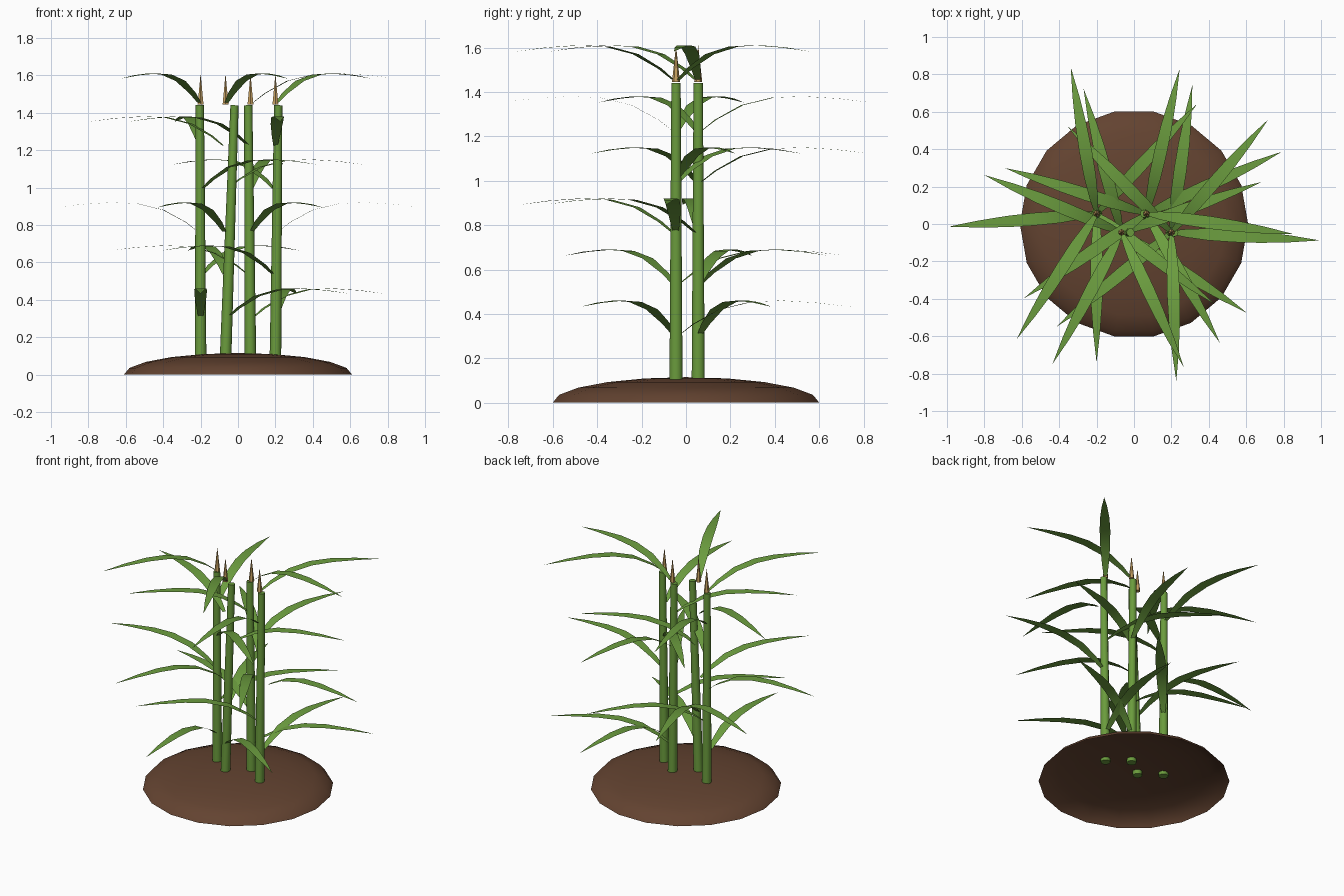
import bpy, bmesh, math
from mathutils import Matrix, Vector

cube = bpy.data.objects.get("Cube")
if cube:
    bpy.data.objects.remove(cube, do_unlink=True)


def material(name, rgb):
    m = bpy.data.materials.new(name)
    m.use_nodes = True
    m.diffuse_color = (*rgb, 1)
    m.node_tree.nodes["Principled BSDF"].inputs["Base Color"].default_value = (*rgb, 1)
    return m


SOIL = material("soil_brown", (0.125, 0.056, 0.03))
STALK = material("stalk_green", (0.145, 0.33, 0.046))
LEAF = material("leaf_green", (0.15, 0.34, 0.05))
TASSEL = material("tassel_tan", (0.58, 0.36, 0.12))


def finish(name, bm, mat, angle=50):
    mesh = bpy.data.meshes.new(name)
    bm.to_mesh(mesh)
    bm.free()
    mesh.materials.append(mat)
    ob = bpy.data.objects.new(name, mesh)
    bpy.context.collection.objects.link(ob)
    bpy.ops.object.select_all(action="DESELECT")
    ob.select_set(True)
    bpy.context.view_layer.objects.active = ob
    bpy.ops.object.shade_smooth_by_angle(angle=math.radians(angle))
    return ob


def cone_between(name, a, b, r1, r2, sides, mat):
    a, b = Vector(a), Vector(b)
    axis = b - a
    turn = axis.to_track_quat("Z", "Y").to_matrix().to_4x4()
    bm = bmesh.new()
    bmesh.ops.create_cone(bm, cap_ends=True, segments=sides, radius1=r1, radius2=r2,
                          depth=axis.length, matrix=Matrix.Translation((a + b) / 2) @ turn)
    return finish(name, bm, mat)


# Soil mound: open upper half of a flattened sphere
SIDES, RINGS = 18, 5
bm = bmesh.new()
rings = []
for j in range(RINGS):
    t = math.pi / 2 * j / RINGS
    rings.append([bm.verts.new((0.61 * math.cos(t) * math.cos(math.tau * k / SIDES),
                                0.61 * math.cos(t) * math.sin(math.tau * k / SIDES),
                                0.115 * math.sin(t))) for k in range(SIDES)])
top = bm.verts.new((0, 0, 0.115))
for k in range(SIDES):
    n = (k + 1) % SIDES
    for low, high in zip(rings, rings[1:]):
        bm.faces.new((low[k], low[n], high[n], high[k]))
    bm.faces.new((rings[-1][k], rings[-1][n], top))
finish("soil_mound", bm, SOIL)

# Leaf outline: distance from stalk, height below crest, half width
LEAF_SHAPE = [(0.015, -0.155, 0.012), (0.08, -0.105, 0.022), (0.2, -0.04, 0.032),
              (0.34, -0.006, 0.034), (0.48, 0, 0.03), (0.64, -0.01, 0.018), (0.795, -0.028, 0)]


def leaf(name, x, y, crest, angle):
    bm = bmesh.new()
    rows = []
    for d, drop, w in LEAF_SHAPE:
        sides = (-w, w) if w else (0,)
        rows.append([bm.verts.new((d, s, drop)) for s in sides])
    for a, b in zip(rows, rows[1:]):
        bm.faces.new([a[0]] + b + [a[1]])
    bm.transform(Matrix.Translation((x, y, crest)) @ Matrix.Rotation(angle, 4, "Z"))
    return finish(name, bm, LEAF)


# Four stalks with slight leans, each with a tassel and six spiralling leaves
LEANS = (-0.004, 0.048, -0.012, 0.015)
for s, lean in enumerate(LEANS):
    x = -0.2 + s * 0.4 / 3
    y = 0.055 if s % 2 == 0 else -0.045
    cone_between(f"stalk_{s + 1}", (x, y, 0.085), (x + lean, y, 1.44), 0.031, 0.022, 10, STALK)
    cone_between(f"tassel_{s + 1}", (x, y, 1.445), (x, y, 1.61), 0.018, 0, 6, TASSEL)
    for i in range(6):
        angle = math.radians(270 + s * 57.3 + i * 137.5)
        leaf(f"leaf_{s + 1}_{i + 1}", x, y, 0.46 + 0.23 * i, angle)
